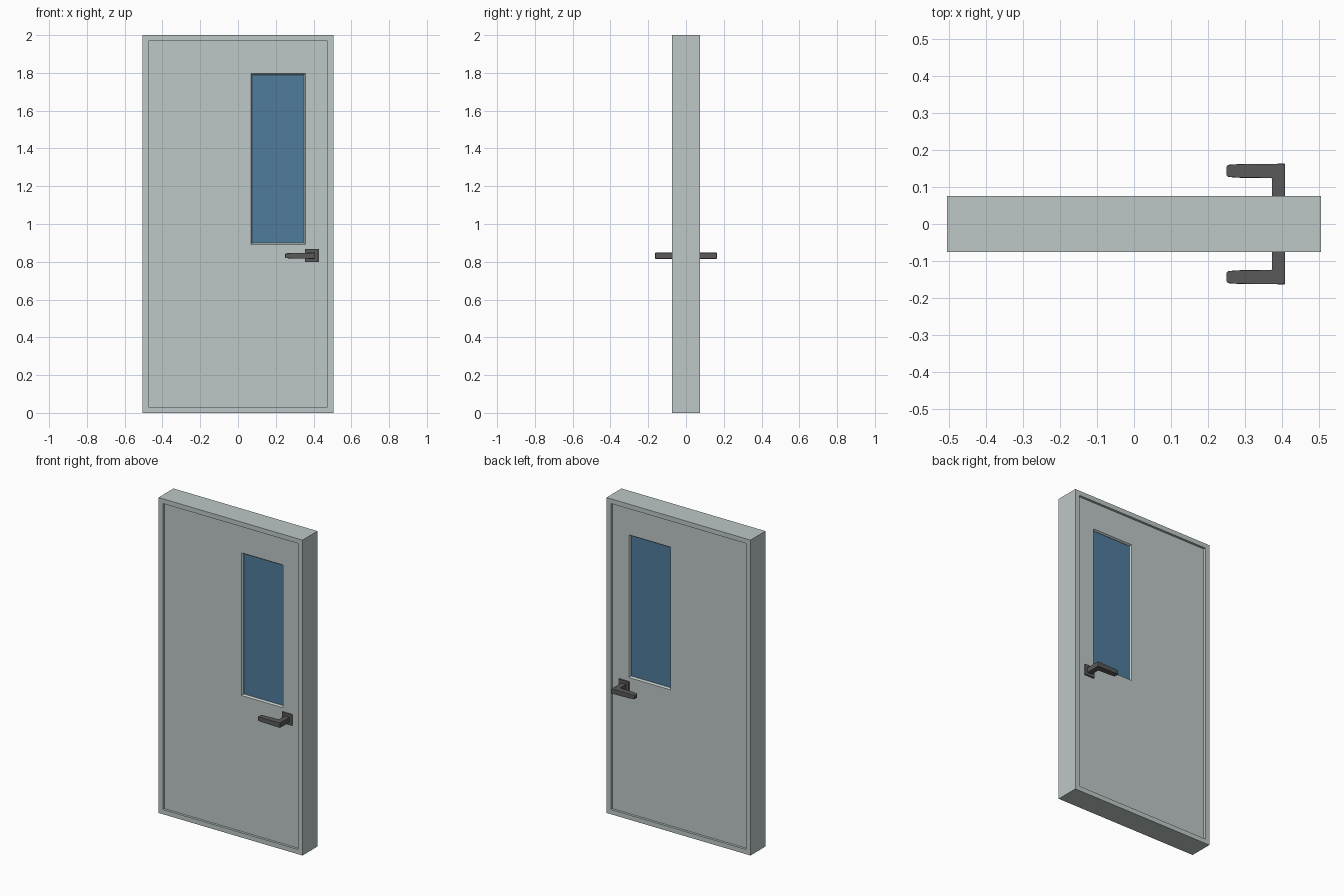
import bpy, bmesh

if "Cube" in bpy.data.objects:
    bpy.data.objects.remove(bpy.data.objects["Cube"])


def material(name, rgb):
    m = bpy.data.materials.new(name)
    m.diffuse_color = (*rgb, 1)
    m.use_nodes = True
    m.node_tree.nodes["Principled BSDF"].inputs["Base Color"].default_value = m.diffuse_color
    return m


paint = material("pale_paint", (0.51, 0.58, 0.57))
glass = material("blue_glass", (0.08, 0.2, 0.33))
metal = material("dark_metal", (0.1, 0.1, 0.1))


def loft(name, rings, mat, closed=False):
    """Skin a list of four-point rings; either close into a loop or cap the ends."""
    bm = bmesh.new()
    vs = [[bm.verts.new(p) for p in r] for r in rings]
    pairs = list(zip(vs, vs[1:])) + ([(vs[-1], vs[0])] if closed else [])
    for a, b in pairs:
        for i in range(4):
            j = (i + 1) % 4
            bm.faces.new((a[i], a[j], b[j], b[i]))
    if not closed:
        bm.faces.new(vs[0])
        bm.faces.new(vs[-1])
    bmesh.ops.recalc_face_normals(bm, faces=bm.faces)
    me = bpy.data.meshes.new(name)
    bm.to_mesh(me)
    bm.free()
    me.materials.append(mat)
    ob = bpy.data.objects.new(name, me)
    bpy.context.collection.objects.link(ob)
    return ob


def rect(x0, x1, z0, z1, y):
    return [(x0, y, z0), (x1, y, z0), (x1, y, z1), (x0, y, z1)]


def bevel_and_mirror(ob, width):
    b = ob.modifiers.new("bevel", 'BEVEL')
    b.width, b.segments = width, 2
    m = ob.modifiers.new("mirror", 'MIRROR')
    m.use_axis = (False, True, False)


# Door frame
W, D, T = 0.505, 0.075, 0.03
outer, inner = (-W, W, 0, 2), (-W + T, W - T, T, 2 - T)
loft("door_frame", [rect(*outer, -D), rect(*inner, -D),
                    rect(*inner, D), rect(*outer, D)], paint, True)

# Door leaf, recessed, with a chamfered window opening
L = 0.06
hole, pane = (0.068, 0.357, 0.892, 1.797), (0.075, 0.35, 0.9, 1.79)
loft("door_leaf", [rect(*inner, -L), rect(*hole, -L), rect(*pane, -L + 0.01),
                   rect(*pane, L - 0.01), rect(*hole, L), rect(*inner, L)],
     paint, True)

# Window pane
loft("window_pane", [rect(*pane, -L + 0.012), rect(*pane, L - 0.012)], glass)

# Handle plates on both sides
plate = loft("handle_plate", [rect(0.355, 0.425, 0.798, 0.868, y)
                              for y in (-0.058, -0.068)], metal)
bevel_and_mirror(plate, 0.001)

# Lever handles: neck, mitred corner, tapering grip
Z = 0.832
sections = [((0.373, -0.066), (0.408, -0.066), 0.016),
            ((0.373, -0.124), (0.408, -0.163), 0.016),
            ((0.285, -0.125), (0.285, -0.162), 0.014),
            ((0.255, -0.127), (0.255, -0.160), 0.013),
            ((0.250, -0.131), (0.250, -0.156), 0.011)]
lever = loft("lever_handle",
             [[(*a, Z - h), (*b, Z - h), (*b, Z + h), (*a, Z + h)]
              for a, b, h in sections], metal)
bevel_and_mirror(lever, 0.002)
